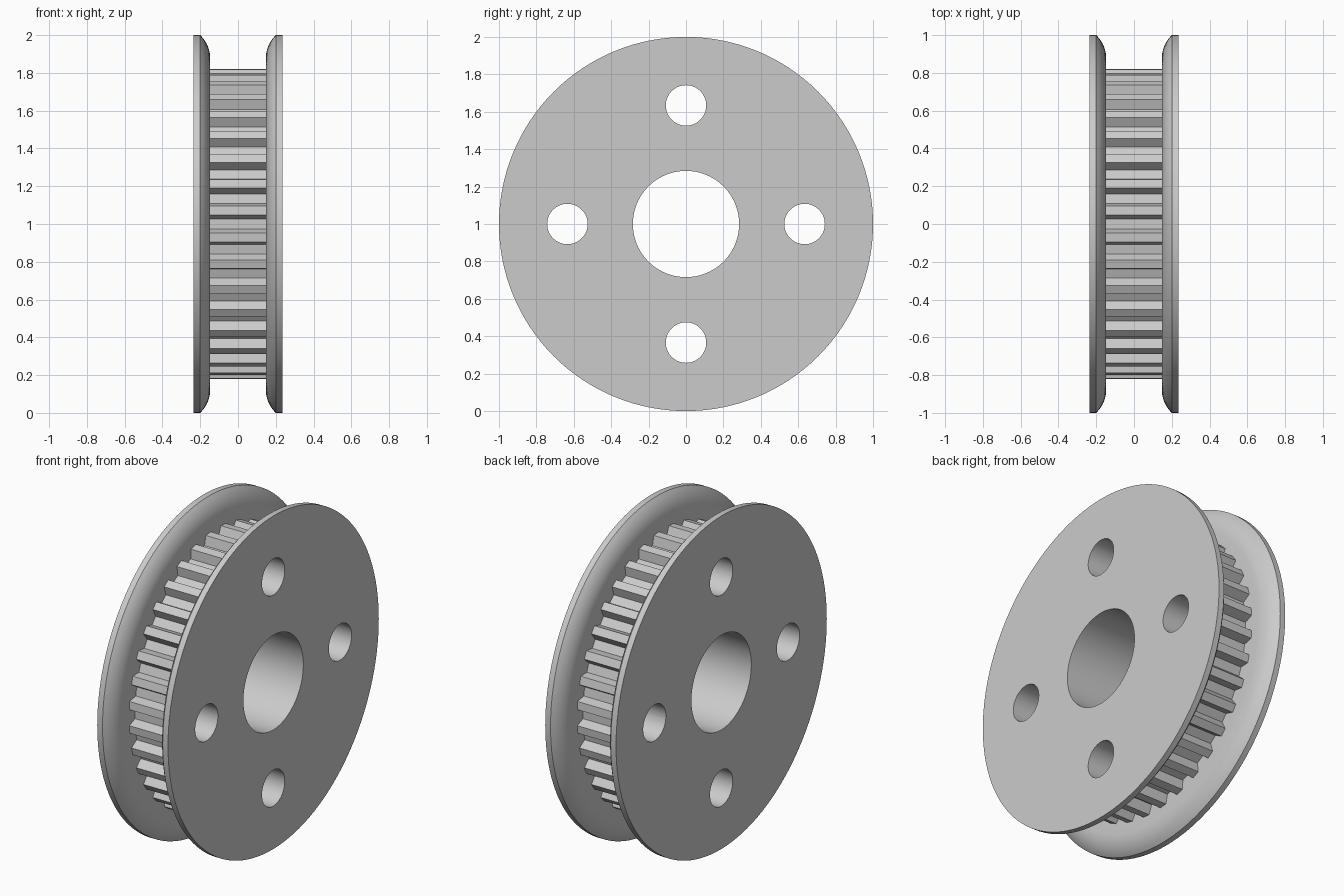
import bpy, bmesh
from math import sin, cos, pi, radians, sqrt
from mathutils import Matrix, Vector

default = bpy.data.objects.get("Cube")
if default:
    bpy.data.objects.remove(default, do_unlink=True)

CENTRE = Vector((0, 0, 1))
HALF_WIDTH, INNER = 0.235, 0.147      # outer and inner flange faces along x
RIM_X, RIM_DROP = 0.2, 0.125          # where the rounded inner lip begins
TEETH, TIP_R, ROOT_R = 36, 0.821, 0.768
MOUTH, FLOOR = 0.048, 0.026           # half widths of a belt groove

steel = bpy.data.materials.new("grey_metal")
steel.use_nodes = True
steel.diffuse_color = (0.6, 0.6, 0.6, 1)
steel.node_tree.nodes["Principled BSDF"].inputs["Base Color"].default_value = (0.6, 0.6, 0.6, 1)


def make_object(name, bm):
    bmesh.ops.recalc_face_normals(bm, faces=bm.faces)
    mesh = bpy.data.meshes.new(name)
    bm.to_mesh(mesh)
    bm.free()
    mesh.materials.append(steel)
    obj = bpy.data.objects.new(name, mesh)
    obj.location = CENTRE
    bpy.context.collection.objects.link(obj)
    return obj


def prism(name, outline, half):
    """Extrude a (y, z) outline along x."""
    bm = bmesh.new()
    face = bm.faces.new([bm.verts.new((-half, y, z)) for y, z in outline])
    ext = bmesh.ops.extrude_face_region(bm, geom=[face])
    moved = [v for v in ext["geom"] if isinstance(v, bmesh.types.BMVert)]
    bmesh.ops.translate(bm, verts=moved, vec=(2 * half, 0, 0))
    return make_object(name, bm)


def circle(radius, y=0, z=0, sides=64):
    return [(y + radius * cos(2 * pi * i / sides), z + radius * sin(2 * pi * i / sides))
            for i in range(sides)]


def flange(name, side):
    """Revolve a disc whose inner lip curves out to a thin rim."""
    rise = RIM_X - INNER
    arc_r = (RIM_DROP ** 2 + rise ** 2) / (2 * rise)
    profile = [(HALF_WIDTH, 0), (HALF_WIDTH, 1)]
    for i in range(11):
        d = RIM_DROP * (1 - i / 10)
        profile.append((INNER + arc_r - sqrt(arc_r ** 2 - d ** 2), 1 - RIM_DROP + d))
    profile.append((INNER, 0))
    bm = bmesh.new()
    verts = [bm.verts.new((side * x, 0, r)) for x, r in profile]
    edges = [bm.edges.new(pair) for pair in zip(verts, verts[1:])]
    bmesh.ops.spin(bm, geom=verts + edges, cent=(0, 0, 0), axis=(1, 0, 0),
                   angle=2 * pi, steps=128, use_duplicate=False)
    bmesh.ops.remove_doubles(bm, verts=bm.verts, dist=0.0001)
    # Merge the flat discs into single faces
    flat = [e for e in bm.edges if len(e.link_faces) == 2
            and all(abs(f.normal.x) > 0.9999 for f in e.link_faces)]
    bmesh.ops.dissolve_edges(bm, edges=flat, use_verts=True)
    return make_object(name, bm)


def combine(target, tool, operation):
    mod = target.modifiers.new(tool.name, "BOOLEAN")
    mod.object, mod.operation, mod.solver = tool, operation, "EXACT"
    bpy.context.view_layer.objects.active = target
    bpy.ops.object.modifier_apply(modifier=mod.name)
    bpy.data.objects.remove(tool, do_unlink=True)


# Toothed core: trapezoid grooves repeated around the axis
groove = [(MOUTH, TIP_R), (FLOOR, ROOT_R), (-FLOOR, ROOT_R), (-MOUTH, TIP_R)]
outline = []
for i in range(TEETH):
    turn = Matrix.Rotation(2 * pi * i / TEETH, 2)
    outline += [tuple(turn @ Vector(p)) for p in groove]
pulley = prism("toothed_pulley", outline, 0.19)

# Flanges on both sides
for label, side in (("left_flange", 1), ("right_flange", -1)):
    combine(pulley, flange(label, side), "UNION")

# Shaft bore and four bolt holes
combine(pulley, prism("bore_cutter", circle(0.284, sides=96), 0.4), "DIFFERENCE")
for i in range(4):
    a = i * pi / 2
    hole = circle(0.108, 0.634 * cos(a), 0.634 * sin(a))
    combine(pulley, prism("bolt_hole_cutter", hole, 0.4), "DIFFERENCE")

# One material, smooth curves with sharp edges kept
pulley.data.materials.clear()
pulley.data.materials.append(steel)
for poly in pulley.data.polygons:
    poly.material_index = 0
bpy.ops.object.select_all(action="DESELECT")
pulley.select_set(True)
bpy.context.view_layer.objects.active = pulley
bpy.ops.object.shade_smooth_by_angle(angle=radians(25))
